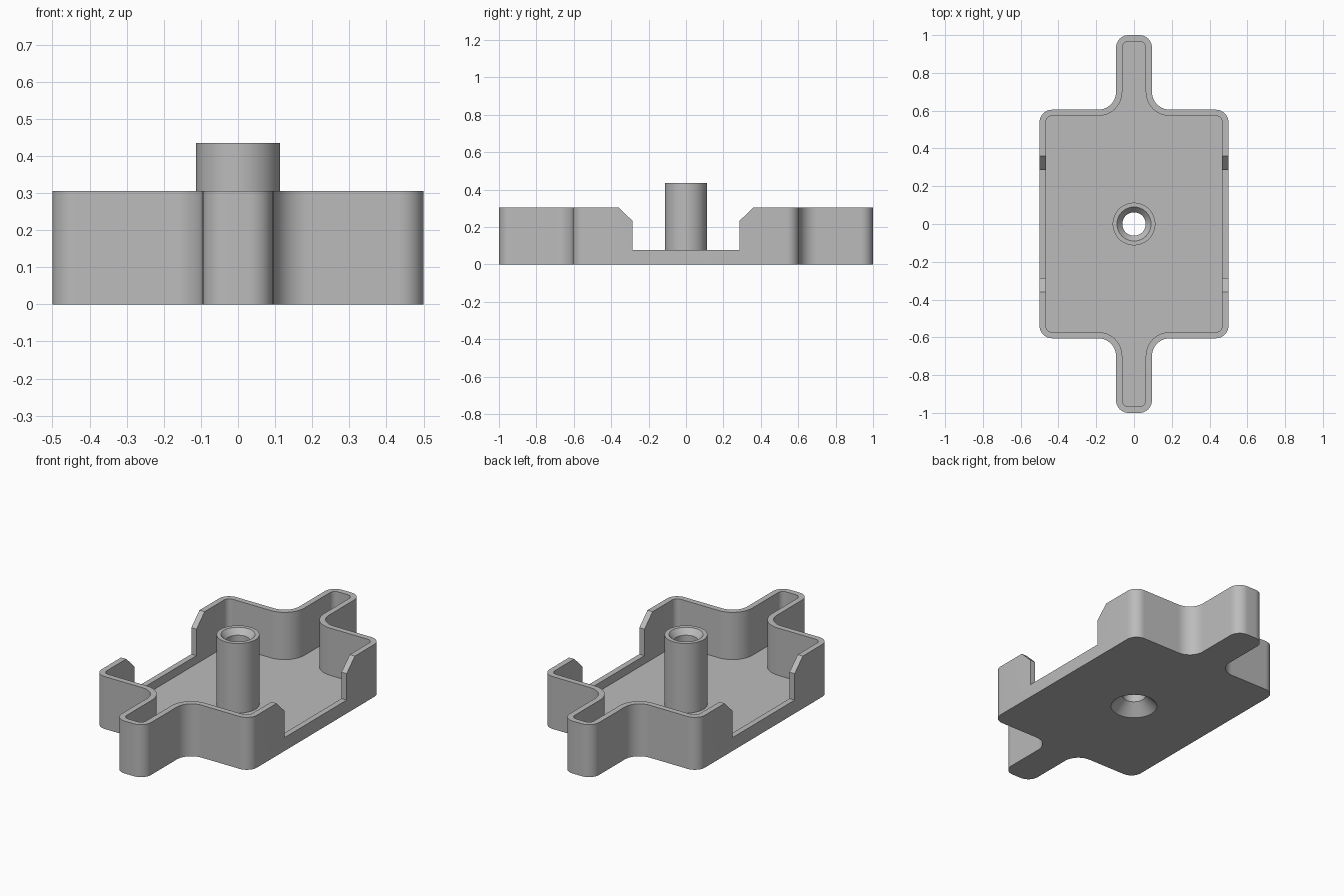
import bpy, bmesh, math
from mathutils import Vector, Matrix

if "Cube" in bpy.data.objects:
    bpy.data.objects.remove(bpy.data.objects["Cube"])

# Main sizes
WALL, FLOOR, RIM = 0.033, 0.03, 0.305
HALF_W, HALF_L, TAB_W, TAB_L = 0.5, 0.605, 0.095, 1.0
CORNER, FILLET = 0.066, 0.095
POST_R, POST_TOP, BORE, SINK = 0.113, 0.435, 0.062, 0.126
SEGMENTS = 64

grey = bpy.data.materials.new("plain grey")
grey.use_nodes = True
colour = (0.5, 0.5, 0.5, 1)
grey.diffuse_color = colour
grey.node_tree.nodes["Principled BSDF"].inputs["Base Color"].default_value = colour


def finish(bm, name):
    bmesh.ops.recalc_face_normals(bm, faces=bm.faces)
    mesh = bpy.data.meshes.new(name)
    bm.to_mesh(mesh)
    bm.free()
    mesh.materials.append(grey)
    obj = bpy.data.objects.new(name, mesh)
    bpy.context.collection.objects.link(obj)
    return obj


def arc(cx, cy, r, start, end, steps=10):
    angles = [math.radians(start + (end - start) * i / steps) for i in range(steps + 1)]
    return [Vector((cx + r * math.cos(a), cy + r * math.sin(a), 0)) for a in angles]


def outline(inset):
    """Rounded box with a tab at each end, shrunk by the inset."""
    r, f = CORNER - inset, FILLET + inset
    w, l, tw, tl = HALF_W - inset, HALF_L - inset, TAB_W - inset, TAB_L - inset
    tip = min(r, tw)
    quarter = arc(w - r, l - r, r, 0, 90)
    quarter += arc(tw + f, l + f, f, 270, 180)
    quarter += arc(tw - tip, tl - tip, tip, 0, 90)
    mirrored = [Vector((-p.x, p.y, 0)) for p in reversed(quarter)]
    half = quarter + mirrored
    return half + [-p for p in half]


def prism(name, points, direction):
    bm = bmesh.new()
    face = bm.faces.new([bm.verts.new(p) for p in points])
    ext = bmesh.ops.extrude_face_region(bm, geom=[face])["geom"]
    bmesh.ops.translate(bm, vec=direction,
                        verts=[g for g in ext if isinstance(g, bmesh.types.BMVert)])
    return finish(bm, name)


def revolve(name, profile):
    """Closed ring turned from radius and height pairs."""
    bm = bmesh.new()
    rings = [[bm.verts.new((r * math.cos(math.tau * i / SEGMENTS),
                            r * math.sin(math.tau * i / SEGMENTS), z))
              for i in range(SEGMENTS)] for r, z in profile]
    for a, b in zip(rings, rings[1:] + rings[:1]):
        for i in range(SEGMENTS):
            j = (i + 1) % SEGMENTS
            bm.faces.new((a[i], a[j], b[j], b[i]))
    return finish(bm, name)


def cut(target, cutter):
    cutter.hide_render = True
    mod = target.modifiers.new("cut", 'BOOLEAN')
    mod.operation, mod.solver, mod.object = 'DIFFERENCE', 'EXACT', cutter
    bpy.context.view_layer.objects.active = target
    bpy.ops.object.modifier_apply(modifier=mod.name)
    bpy.data.objects.remove(cutter)


# Tray: solid outline, hollowed out
tray = prism("tray", outline(0), Vector((0, 0, RIM)))
cavity = [p + Vector((0, 0, FLOOR)) for p in outline(WALL)]
cut(tray, prism("cavity_cutter", cavity, Vector((0, 0, RIM))))

# Side openings with chamfered upper corners
side = [(0.285, 0.078), (0.285, 0.232), (0.36, RIM), (0.36, RIM + 0.1)]
notch = [(y, z) for y, z in side] + [(-y, z) for y, z in reversed(side)]
cut(tray, prism("notch_cutter", [Vector((-0.6, y, z)) for y, z in notch],
                Vector((1.2, 0, 0))))

# Countersunk hole under the floor, 45 degree slope
bm = bmesh.new()
over, depth = 0.02, SINK - BORE
bmesh.ops.create_cone(bm, cap_ends=True, segments=SEGMENTS, radius1=SINK + over,
                      radius2=BORE, depth=depth + over,
                      matrix=Matrix.Translation((0, 0, (depth - over) / 2)))
cut(tray, finish(bm, "hole_cutter"))

# Hollow centre post with a bevelled mouth
mouth = 0.09
post = revolve("centre_post", [
    (POST_R, FLOOR), (POST_R, POST_TOP), (mouth, POST_TOP),
    (BORE, POST_TOP - 0.033), (BORE, depth), (SINK - FLOOR, FLOOR)])

for obj in (tray, post):
    bpy.ops.object.select_all(action='DESELECT')
    obj.select_set(True)
    bpy.context.view_layer.objects.active = obj
    bpy.ops.object.shade_smooth_by_angle(angle=math.radians(30))
